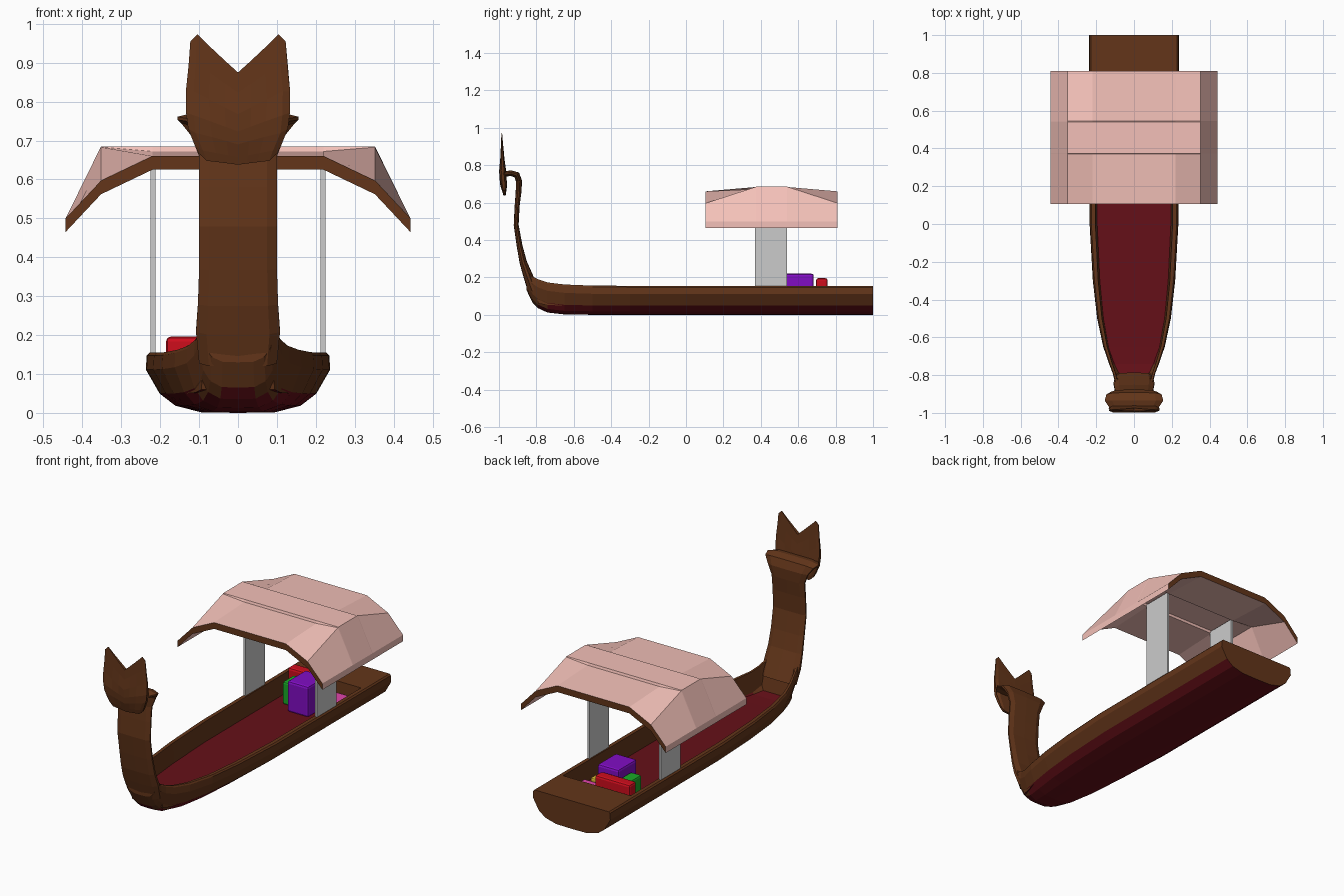
import bpy, bmesh
from mathutils import Vector

if "Cube" in bpy.data.objects:
    bpy.data.objects.remove(bpy.data.objects["Cube"])


def mat(name, r, g, b):
    m = bpy.data.materials.new(name)
    m.diffuse_color = (r, g, b, 1)
    m.use_nodes = True
    m.node_tree.nodes["Principled BSDF"].inputs["Base Color"].default_value = m.diffuse_color
    return m


WOOD = mat("wood", .125, .036, .01)
DARK = mat("dark_red", .13, .005, .009)
PINK = mat("pink_cloth", .9, .53, .48)


def lerp(table, v):
    """Piecewise linear lookup in a list of (key, value)."""
    for (a, p), (b, q) in zip(table, table[1:]):
        if v <= b:
            return p + (q - p) * max(0, (v - a) / (b - a))
    return table[-1][1]


def loft(name, rings, mats, pick=None, cap=0):
    """Skin closed rings; pick(i, j, centre) chooses the material slot."""
    bm = bmesh.new()
    rows = [[bm.verts.new(p) for p in r] for r in rings]
    n = len(rows[0])
    for i, (a, b) in enumerate(zip(rows, rows[1:])):
        for j in range(n):
            f = bm.faces.new((a[j], a[(j + 1) % n], b[(j + 1) % n], b[j]))
            if pick:
                f.material_index = pick(i, j, f.calc_center_median())
    for r in (rows[0], rows[-1]):
        bm.faces.new(r).material_index = cap
    bmesh.ops.recalc_face_normals(bm, faces=bm.faces)
    me = bpy.data.meshes.new(name)
    bm.to_mesh(me)
    bm.free()
    for m in mats:
        me.materials.append(m)
    ob = bpy.data.objects.new(name, me)
    bpy.context.collection.objects.link(ob)
    return ob


def box(name, x0, x1, y0, y1, z0, z1, m=None, bevel=0):
    bpy.ops.mesh.primitive_cube_add(size=1, location=((x0 + x1) / 2, (y0 + y1) / 2, (z0 + z1) / 2))
    ob = bpy.context.object
    ob.name = name
    ob.scale = (x1 - x0, y1 - y0, z1 - z0)
    bpy.ops.object.transform_apply(location=False, rotation=False, scale=True)
    if m:
        ob.data.materials.append(m)
    if bevel:
        b = ob.modifiers.new("bevel", 'BEVEL')
        b.width, b.segments = bevel, 2
    return ob


# Hull: stations of (y, half width, keel z, rim z, inner floor z)
stations = [
    (1, .237, 0, .155, .155), (.78, .237, 0, .155, .155),
    (.775, .237, 0, .155, .05), (.0, .235, 0, .155, .05),
    (-.3, .218, 0, .155, .05), (-.5, .195, 0, .156, .05),
    (-.65, .163, .002, .162, .05), (-.74, .132, .012, .173, .052),
    (-.79, .113, .035, .19, .06), (-.82, .105, .065, .205, .205),
    (-.852, .098, .13, .24, .24)]


def hull_ring(y, w, k, t, fl):
    h = t - k
    half = [(0, k), (.4 * w, k + .01 * h), (.68 * w, k + .12 * h), (.85 * w, k + .32 * h),
            (w, k + .72 * h), (.99 * w, k + .95 * h), (.96 * w, t), (.87 * w, t),
            (.83 * w, fl), (0, fl)]
    return [(x, y, z) for x, z in half] + [(-x, y, z) for x, z in half[-2:0:-1]]


def hull_color(i, j, c):
    if j in (8, 9):
        return 1 if 2 <= i <= 7 else 0
    return 1 if (j < 3 or j > 14) and c.z < .055 else 0


loft("hull", [hull_ring(*s) for s in stations], [WOOD, DARK], hull_color)

# Neck: path of (y, z, half width, half thickness), hooking forward at the top
path = [(-.815, .13, .1, .028), (-.845, .21, .108, .023), (-.87, .28, .103, .018),
        (-.89, .37, .1, .014), (-.908, .48, .1, .012), (-.903, .58, .1, .012),
        (-.895, .66, .1, .014), (-.893, .715, .122, .015), (-.905, .748, .146, .016),
        (-.935, .757, .155, .014), (-.98, .752, .125, .012)]
rings = []
for i, (y, z, w, t) in enumerate(path):
    a, b = path[max(i - 1, 0)], path[min(i + 1, len(path) - 1)]
    d = Vector((0, b[0] - a[0], b[1] - a[1])).normalized()
    nrm = Vector((0, -d.z, d.y))
    sec = [(1, .3), (.75, 1), (0, 1.1), (-.75, 1), (-1, .3), (-1, -.3), (-.75, -1), (0, -1.1), (.75, -1), (1, -.3)]
    rings.append([Vector((u * w, y, z)) + nrm * v * t for u, v in sec])
loft("figurehead_neck", rings, [WOOD])

# Head: thin plate with two pointed ears, skinned column by column
width = [(.64, .09), (.68, .107), (.72, .127), (.8, .137), (.88, .128), (.975, .121)]
thick = [(.64, .006), (.69, .018), (.76, .02), (.82, .012), (.975, .002)]
mid = [(.64, -.97), (.75, -.98), (.975, -.985)]
levels = [0, .08, .22, .36, .55, .78, 1]
rings = []
for u in (-1, -.86, -.55, -.25, 0, .25, .55, .86, 1):
    top = lerp([(0, .875), (.86, .973), (1, .955)], abs(u))
    low = lerp([(0, .638), (.86, .648), (1, .668)], abs(u))
    zs = [low + (top - low) * f for f in levels]
    k = lerp([(0, 1), (.86, .85), (1, .4)], abs(u))
    front = [(u * lerp(width, z), lerp(mid, z) - k * lerp(thick, z), z) for z in zs]
    back = [(u * lerp(width, z), lerp(mid, z) + k * lerp(thick, z), z) for z in zs]
    rings.append(front + back[::-1])
loft("figurehead_head", rings, [WOOD])

# Canopy: stations of (y, eave z, shoulder z, ridge z)
rings = []
for y, e, s, r in [(.105, .5, .597, .66), (.37, .5, .683, .672), (.374, .5, .685, .685),
                   (.541, .5, .685, .685), (.545, .5, .683, .672), (.81, .5, .597, .66)]:
    half = [(.443, e), (.352, s), (.22, r)]
    top = half + [(-x, z) for x, z in half[::-1]]
    rings.append([(x, y, z) for x, z in top] + [(x, y, z - .035) for x, z in top[::-1]])
loft("canopy", rings, [PINK, WOOD], cap=1)

# Canopy posts
for side, x in (("left", -.219), ("right", .219)):
    box(side + "_post", x - .0065, x + .0065, .37, .541, .1, .645)

# Parcels on the floor
box("purple_parcel", -.065, .065, .52, .683, .05, .22, mat("purple", .22, .004, .55), .012)
box("red_parcel", -.185, .03, .695, .757, .05, .196, mat("red", .62, .004, .012), .012)
box("green_parcel", -.135, -.07, .58, .68, .05, .175, mat("green", .01, .4, .02), .01)
box("pink_parcel", .07, .16, .66, .76, .05, .105, mat("magenta", .75, .06, .4), .008)
box("yellow_parcel", .07, .13, .58, .65, .05, .115, mat("yellow", .7, .5, .03), .008)
